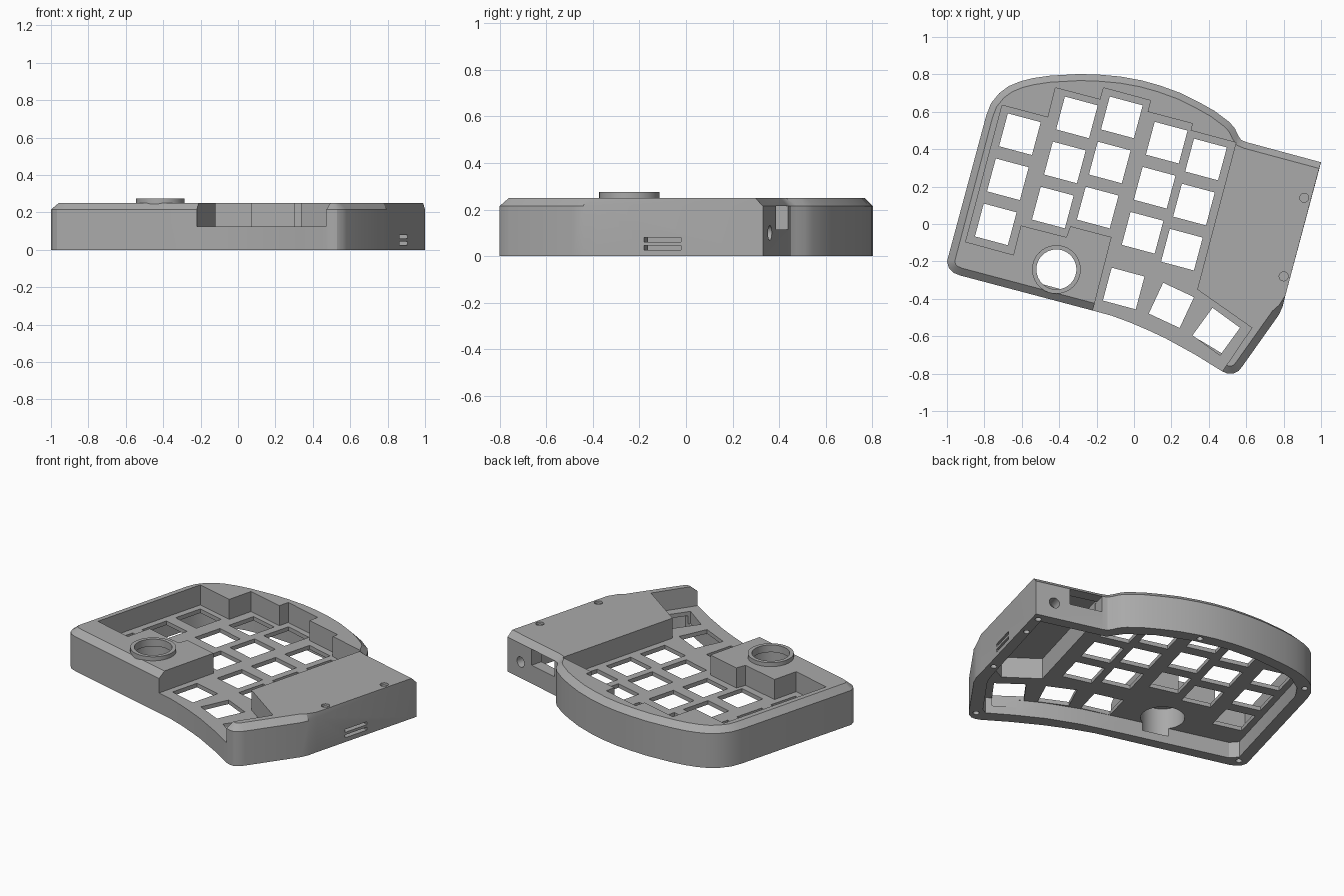
import bpy, bmesh, math
from mathutils import Vector, Matrix

if "Cube" in bpy.data.objects:
    bpy.data.objects.remove(bpy.data.objects["Cube"], do_unlink=True)

TILT = math.radians(-15)
TOP, EDGE, DECK, CEIL = 0.25, 0.215, 0.125, 0.10

grey = bpy.data.materials.new("plain grey")
grey.use_nodes = True
grey.diffuse_color = (0.4, 0.4, 0.4, 1)
grey.node_tree.nodes["Principled BSDF"].inputs["Base Color"].default_value = (0.4, 0.4, 0.4, 1)


def make_object(name, bm):
    bmesh.ops.recalc_face_normals(bm, faces=bm.faces)
    mesh = bpy.data.meshes.new(name)
    bm.to_mesh(mesh)
    bm.free()
    mesh.materials.append(grey)
    obj = bpy.data.objects.new(name, mesh)
    bpy.context.collection.objects.link(obj)
    return obj


def loft(bm, loops):
    """Closed solid through a stack of equal-length loops."""
    rings = [[bm.verts.new(p) for p in loop] for loop in loops]
    n = len(rings[0])
    for a, b in zip(rings, rings[1:]):
        for i in range(n):
            j = (i + 1) % n
            bm.faces.new((a[i], a[j], b[j], b[i]))
    bm.faces.new(rings[0][::-1])
    bm.faces.new(rings[-1])


def prism(bm, pts, z0, z1):
    loft(bm, [[(x, y, z) for x, y in pts] for z in (z0, z1)])


def circle(x, y, r, n=40):
    return [(x + r * math.cos(i * math.tau / n), y + r * math.sin(i * math.tau / n)) for i in range(n)]


def rect(x, y, w, h, angle):
    turn = Matrix.Rotation(angle, 2)
    return [tuple(Vector((x, y)) + turn @ Vector((sx * w / 2, sy * h / 2)))
            for sx, sy in ((-1, -1), (1, -1), (1, 1), (-1, 1))]


def cut(target, bm):
    cutter = make_object("cutter", bm)
    cutter.hide_render = True
    mod = target.modifiers.new("cut", 'BOOLEAN')
    mod.operation, mod.solver, mod.object = 'DIFFERENCE', 'EXACT', cutter
    bpy.context.view_layer.objects.active = target
    bpy.ops.object.modifier_apply(modifier=mod.name)
    bpy.data.objects.remove(cutter, do_unlink=True)


def cut_prisms(target, items):
    bm = bmesh.new()
    for pts, z0, z1 in items:
        prism(bm, pts, z0, z1)
    cut(target, bm)


# Case outline, anticlockwise in three runs: chamfered, plain right wall, chamfered
front = [(-1.0, -0.2), (-0.99, -0.235), (-0.967, -0.26), (-0.93, -0.275), (-0.22, -0.463),
         (-0.12, -0.49), (-0.02, -0.527), (0.08, -0.57), (0.17, -0.612), (0.33, -0.7),
         (0.47, -0.787), (0.5, -0.8), (0.53, -0.8), (0.56, -0.785), (0.58, -0.76), (0.775, -0.485)]
right = [(0.795, -0.44), (0.81, -0.38), (1.0, 0.33)]
back = [(0.6, 0.438), (0.572, 0.45), (0.556, 0.475), (0.54, 0.51), (0.51, 0.545),
        (0.43, 0.605), (0.35, 0.65), (0.25, 0.7), (0.14, 0.74), (0.04, 0.768), (-0.07, 0.788),
        (-0.18, 0.798), (-0.29, 0.802), (-0.45, 0.793), (-0.54, 0.78), (-0.61, 0.762), (-0.67, 0.737),
        (-0.72, 0.7), (-0.765, 0.645), (-0.79, 0.58)]
outline = [Vector(p) for p in front + right + back]
inset = [0.04] * len(front) + [0.02, 0, 0] + [0.035] * len(back)

top_loop = []
for i, p in enumerate(outline):
    a = (p - outline[i - 1]).normalized()
    b = (outline[(i + 1) % len(outline)] - p).normalized()
    n = (a + b).normalized()
    q = p + Vector((-n.y, n.x)) * inset[i] / max(n.dot(a), 0.5)
    top_loop.append((q.x, q.y, TOP))
top_loop[len(front) + 2] = (0.99, 0.297, TOP)

bm = bmesh.new()
loft(bm, [[(p.x, p.y, z) for p in outline] for z in (0, EDGE)] + [top_loop])
case = make_object("keyboard_case", bm)

# Stepped key well, open at the front
well = [(-0.9, -0.095), (-0.705, 0.635), (-0.46, 0.57), (-0.42, 0.728), (-0.18, 0.665), (-0.163, 0.728),
        (0.088, 0.66), (0.073, 0.6), (0.312, 0.537), (0.303, 0.5), (0.545, 0.435), (0.338, -0.35),
        (0.63, -0.555), (0.443, -0.83), (-0.2, -0.83), (-0.235, -0.52), (-0.12, -0.07),
        (-0.34, -0.012), (-0.362, -0.07), (-0.605, -0.008), (-0.645, -0.165)]
cut_prisms(case, [(well, DECK, 0.4)])

# Hollow underside
cavity = [(-0.92, -0.17), (-0.88, -0.215), (-0.24, -0.39), (0, -0.46), (0.2, -0.54), (0.36, -0.625),
          (0.5, -0.71), (0.535, -0.69), (0.72, -0.43), (0.745, -0.36), (0.925, 0.28), (0.53, 0.39),
          (0.47, 0.48), (0.33, 0.58), (0.12, 0.67), (-0.08, 0.72), (-0.29, 0.735), (-0.45, 0.725),
          (-0.58, 0.695), (-0.67, 0.635), (-0.72, 0.56)]
cut_prisms(case, [(cavity, -0.1, CEIL)])

# Taller controller chamber under the right block
chamber = [(0.39, -0.34), (0.58, -0.475), (0.69, -0.42), (0.74, -0.355), (0.918, 0.275), (0.585, 0.37)]
cut_prisms(case, [(chamber, 0.08, 0.23)])

# Square switch openings: five columns of three, then the thumb fan
keys = []
for x, y in ((-0.61, 0.48), (-0.305, 0.57), (-0.065, 0.57), (0.175, 0.435), (0.385, 0.345)):
    keys += [(x - 0.0645 * r, y - 0.241 * r, TILT) for r in range(3)]
keys += [(-0.055, -0.345, TILT), (0.2, -0.435, math.radians(-25)), (0.44, -0.575, math.radians(-36))]
cut_prisms(case, [(rect(x, y, 0.182, 0.182, a), 0.05, 0.2) for x, y, a in keys])

# Knob opening with a wider bore below
KX, KY = -0.415, -0.243
cut_prisms(case, [(circle(KX, KY, 0.107), 0.05, 0.4)])
cut_prisms(case, [(circle(KX, KY, 0.125), 0.05, 0.23)])

# Blind screw holes on the rim and on the right block
block_screws = [(0.91, 0.14), (0.8, -0.28)]
rim_screws = block_screws + [(0.95, 0.29), (0.54, -0.745), (-0.945, -0.205), (-0.705, 0.66), (0.11, 0.71)]
cut_prisms(case, [(circle(x, y, 0.018, 16), -0.05, 0.06) for x, y in rim_screws]
           + [(circle(x, y, 0.024, 20), 0.235, 0.3) for x, y in block_screws])

# Connector notch in the back and vent slots in the right wall
cut_prisms(case, [(rect(0.695, 0.4, 0.2, 0.16, TILT), 0.115, 0.215)])
cut_prisms(case, [(rect(0.88, -0.1, 0.2, 0.165, TILT), z - 0.009, z + 0.009) for z in (0.036, 0.07)])

# Round socket beside the connector notch
bm = bmesh.new()
place = (Matrix.Translation((0.89, 0.365, 0.1)) @ Matrix.Rotation(TILT, 4, 'Z')
         @ Matrix.Rotation(math.pi / 2, 4, 'X'))
bmesh.ops.create_cone(bm, cap_ends=True, segments=24, radius1=0.032, radius2=0.032, depth=0.2, matrix=place)
cut(case, bm)

# Raised collar around the knob opening
bm = bmesh.new()
prism(bm, circle(KX, KY, 0.13), TOP - 0.01, 0.275)
collar = make_object("knob_collar", bm)
cut_prisms(collar, [(circle(KX, KY, 0.107), 0.1, 0.4)])

for obj in (case, collar):
    bpy.ops.object.select_all(action='DESELECT')
    obj.select_set(True)
    bpy.context.view_layer.objects.active = obj
    bpy.ops.object.shade_smooth_by_angle(angle=math.radians(25))
